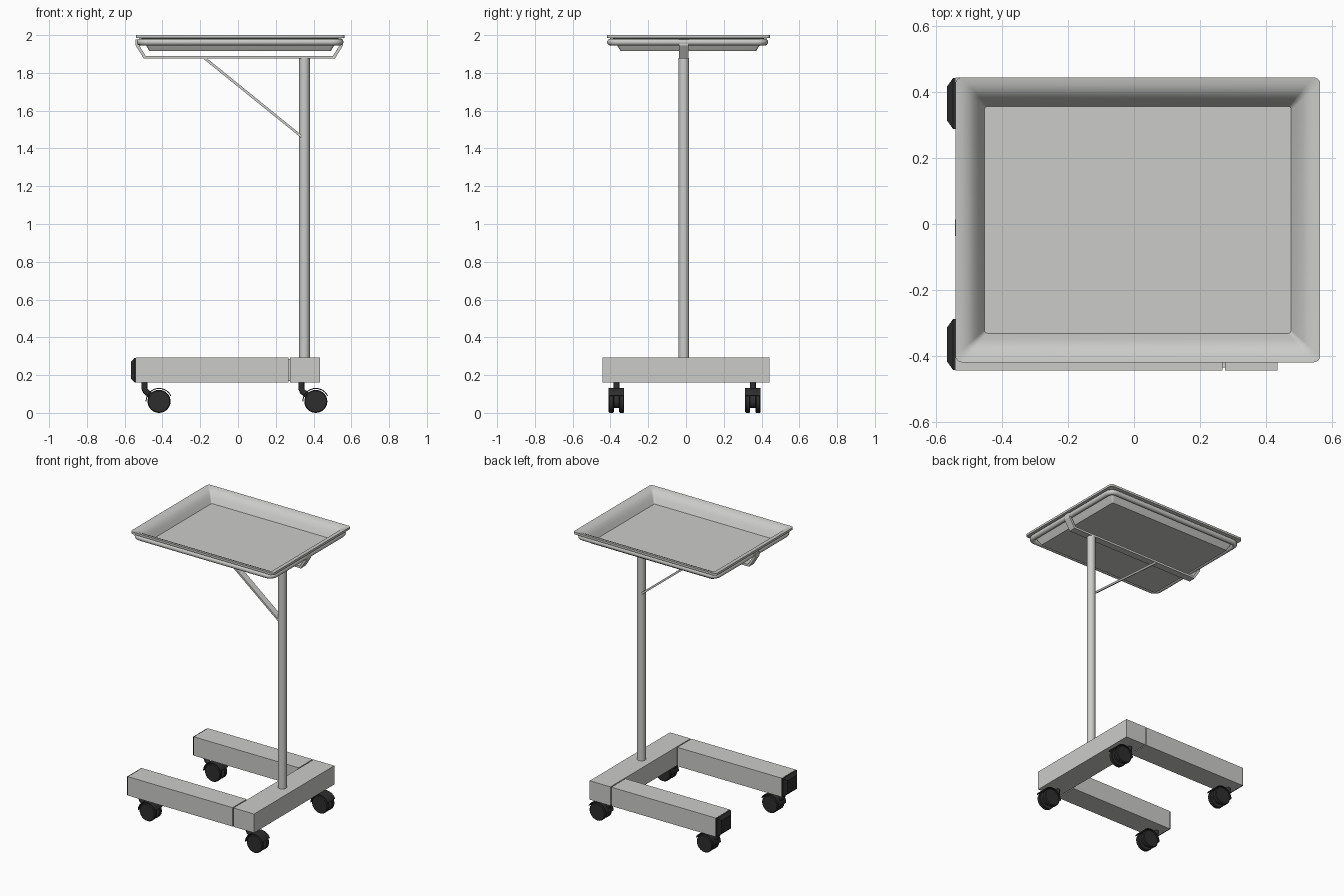
import bpy, bmesh, math
from mathutils import Vector

if "Cube" in bpy.data.objects:
    bpy.data.objects.remove(bpy.data.objects["Cube"])


def material(name, v):
    m = bpy.data.materials.new(name)
    m.diffuse_color = (v[0], v[1], v[2], 1)
    m.use_nodes = True
    m.node_tree.nodes["Principled BSDF"].inputs["Base Color"].default_value = m.diffuse_color
    return m


STEEL = material("light grey steel", (0.60, 0.60, 0.585))
BLACK = material("black rubber", (0.027, 0.027, 0.027))


def finish(name, bm, mat, smooth=None):
    bmesh.ops.recalc_face_normals(bm, faces=bm.faces)
    me = bpy.data.meshes.new(name)
    bm.to_mesh(me)
    bm.free()
    me.materials.append(mat)
    ob = bpy.data.objects.new(name, me)
    bpy.context.collection.objects.link(ob)
    if smooth:
        bpy.ops.object.select_all(action='DESELECT')
        ob.select_set(True)
        bpy.context.view_layer.objects.active = ob
        bpy.ops.object.shade_smooth_by_angle(angle=math.radians(smooth))
    return ob


def loft(name, rings, mat, closed=False, smooth=None):
    """Skin equal-length rings; cap the ends or close into a loop."""
    bm = bmesh.new()
    vs = [[bm.verts.new(p) for p in r] for r in rings]
    n = len(vs[0])
    pairs = list(zip(vs, vs[1:])) + ([(vs[-1], vs[0])] if closed else [])
    for a, b in pairs:
        for i in range(n):
            j = (i + 1) % n
            bm.faces.new((a[i], a[j], b[j], b[i]))
    if not closed:
        bm.faces.new(vs[0])
        bm.faces.new(vs[-1])
    return finish(name, bm, mat, smooth)


def round_rect(cx, cy, hx, hy, r, z, n=5):
    pts = []
    for k, (sx, sy) in enumerate([(1, 1), (-1, 1), (-1, -1), (1, -1)]):
        for i in range(n + 1):
            a = math.pi / 2 * (k + i / n)
            pts.append((cx + sx * (hx - r) + r * math.cos(a),
                        cy + sy * (hy - r) + r * math.sin(a), z))
    return pts


def box(name, x, y, z, mat):
    return loft(name, [[(x[0], y[0], h), (x[1], y[0], h), (x[1], y[1], h), (x[0], y[1], h)]
                       for h in z], mat)


def plate(name, xz, y0, y1, mat, smooth=None):
    """Extrude an x-z outline along y."""
    return loft(name, [[(x, y, z) for x, z in xz] for y in (y0, y1)], mat, smooth=smooth)


def circle(cx, cz, r, n=32):
    return [(cx + r * math.cos(2 * math.pi * i / n), cz + r * math.sin(2 * math.pi * i / n))
            for i in range(n)]


def tube(name, path, y, r, mat, n=16):
    """Round tube along a path in the x-z plane."""
    pts = [Vector((x, y, z)) for x, z in path]
    rings = []
    for i, p in enumerate(pts):
        t = (pts[min(i + 1, len(pts) - 1)] - pts[max(i - 1, 0)]).normalized()
        side = Vector((0, 1, 0))
        up = t.cross(side)
        rings.append([p + r * (math.cos(2 * math.pi * k / n) * side +
                               math.sin(2 * math.pi * k / n) * up) for k in range(n)])
    return loft(name, rings, mat, smooth=40)


# Tray: inset from the rim and height, from floor over the rim to the underside
TX, TY, HX, HY = 0.0115, 0.0125, 0.5525, 0.4315
profile = [(0.088, 1.922), (0.07, 1.955), (0.056, 1.975), (0.04, 1.989), (0.02, 1.997),
           (0.0, 2.0), (0.0, 1.985), (0.03, 1.982), (0.045, 1.967), (0.055, 1.945),
           (0.073, 1.915)]
loft("tray", [round_rect(TX, TY, HX - d, HY - d, max(0.02 - d * 0.12, 0.008), z)
              for d, z in profile], STEEL, smooth=35)

# Round tube ring that carries the tray
rings = []
for i in range(14):
    a = 2 * math.pi * i / 14
    d = 0.018 * math.cos(a)
    rings.append(round_rect(TX, TY - 0.004, 0.529 + d, 0.408 + d, 0.04 + d,
                            1.963 + 0.018 * math.sin(a), 6))
loft("tray_ring", rings, STEEL, closed=True, smooth=50)

# Bent strap under the tray
half = [(0.549, 1.978), (0.549, 1.945), (0.505, 1.875)]
inner = [(0.496, 1.89), (0.533, 1.95), (0.533, 1.978)]
outline = half + [(-x, z) for x, z in half[::-1]] + [(-x, z) for x, z in inner[::-1]] + inner[::1]
plate("tray_strap", [(x + 0.007, z) for x, z in outline], -0.036, 0.014, STEEL)

# Post and diagonal brace
tube("post", [(0.352, 0.28), (0.352, 1.88)], -0.011, 0.028, STEEL, 28)
plate("brace", [(-0.19, 1.88), (-0.168, 1.88), (0.34, 1.468), (0.332, 1.458)],
      -0.034, 0.012, STEEL)

# Base: rear crossbar, two legs, joint fillers and tapered end caps
box("base_crossbar", (0.275, 0.435), (-0.443, 0.443), (0.16, 0.292), STEEL)
for s, side in ((-1, "front"), (1, "back")):
    c = s * 0.365
    box(side + "_leg", (-0.54, 0.268), (c - 0.078, c + 0.078), (0.16, 0.292), STEEL)
    box(side + "_joint", (0.26, 0.28), (c - 0.07, c + 0.07), (0.168, 0.284), STEEL)
    caps = []
    for x, hy, hz in ((-0.54, 0.077, 0.065), (-0.548, 0.077, 0.065), (-0.566, 0.052, 0.045)):
        caps.append([(x, c + a * hy, 0.226 + b * hz)
                     for a, b in ((-1, -1), (1, -1), (1, 1), (-1, 1))])
    loft(side + "_end_cap", caps, BLACK)


# Twin-wheel casters, wheel trailing towards +x
def caster(name, x, y):
    zc = 0.061
    for s in (-1, 1):
        rr = [(0.0145, 0.057), (0.018, 0.061), (0.036, 0.061), (0.041, 0.056)]
        loft(name + "_wheel", [[(px, y + s * d, pz) for px, pz in circle(x, zc, r)]
                               for d, r in rr], BLACK, smooth=30)
    plate(name + "_hub", circle(x, zc, 0.036), y - 0.016, y + 0.016, BLACK, 30)
    arc = [math.radians(25 + 155 * i / 16) for i in range(17)]
    hood = [(x + 0.071 * math.cos(a), zc + 0.071 * math.sin(a)) for a in arc]
    hood += [(x + 0.066 * math.cos(a), zc + 0.066 * math.sin(a)) for a in arc[::-1]]
    plate(name + "_hood", hood, y - 0.041, y + 0.041, BLACK, 30)
    tube(name + "_stem", [(x - 0.077, 0.165), (x - 0.077, 0.128), (x - 0.07, 0.113),
                          (x - 0.055, 0.101), (x, zc)], y, 0.016, BLACK)


for x, end in ((-0.418, "leg"), (0.412, "crossbar")):
    for y, side in ((-0.368, "front"), (0.354, "back")):
        caster(f"{side}_{end}_caster", x, y)
